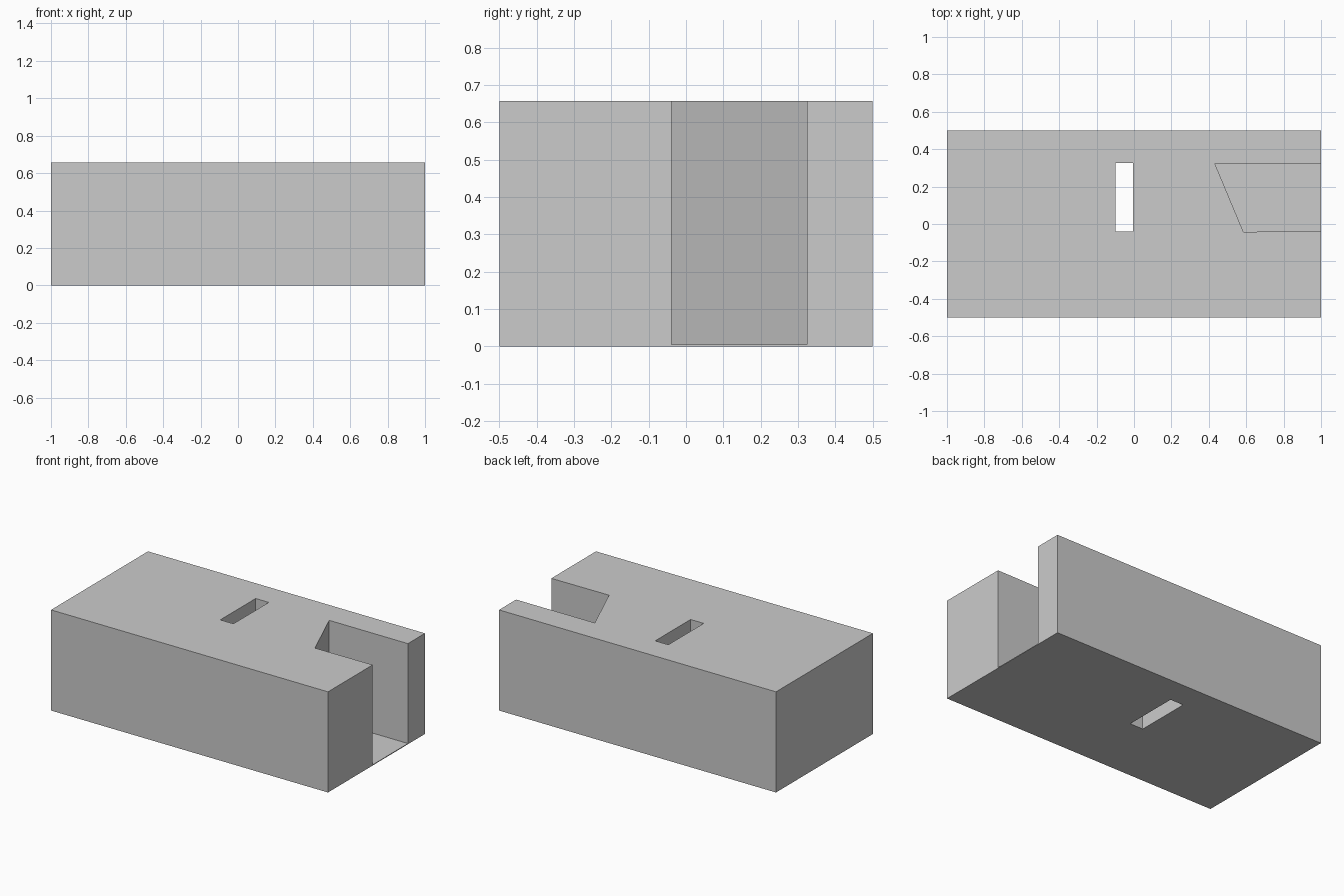
import bpy, bmesh

if "Cube" in bpy.data.objects:
    bpy.data.objects.remove(bpy.data.objects["Cube"])

H = 0.657


def prism(name, outline, z0, z1):
    """Extrude a flat outline (x, y) from z0 up to z1."""
    bm = bmesh.new()
    base = bm.faces.new([bm.verts.new((x, y, z0)) for x, y in outline])
    top = bmesh.ops.extrude_face_region(bm, geom=[base])["geom"]
    verts = [g for g in top if isinstance(g, bmesh.types.BMVert)]
    bmesh.ops.translate(bm, verts=verts, vec=(0, 0, z1 - z0))
    bmesh.ops.recalc_face_normals(bm, faces=bm.faces)
    mesh = bpy.data.meshes.new(name)
    bm.to_mesh(mesh)
    bm.free()
    obj = bpy.data.objects.new(name, mesh)
    bpy.context.collection.objects.link(obj)
    return obj


def rect(x0, x1, y0, y1):
    return [(x0, y0), (x1, y0), (x1, y1), (x0, y1)]


# Main block
block = prism("block", rect(-1, 1, -0.5, 0.5), 0, H)

# Narrow slot passing right through, and the slanted pocket open at the right end
cutters = [
    prism("slot_cutter", rect(-0.1, -0.005, -0.04, 0.325), -0.1, H + 0.1),
    prism("pocket_cutter",
          [(0.432, 0.324), (0.585, -0.042), (1.1, -0.038), (1.1, 0.324)],
          0.005, H + 0.1),
]

for cutter in cutters:
    mod = block.modifiers.new(cutter.name, 'BOOLEAN')
    mod.operation = 'DIFFERENCE'
    mod.solver = 'EXACT'
    mod.object = cutter
    cutter.hide_render = True
    cutter.display_type = 'WIRE'
